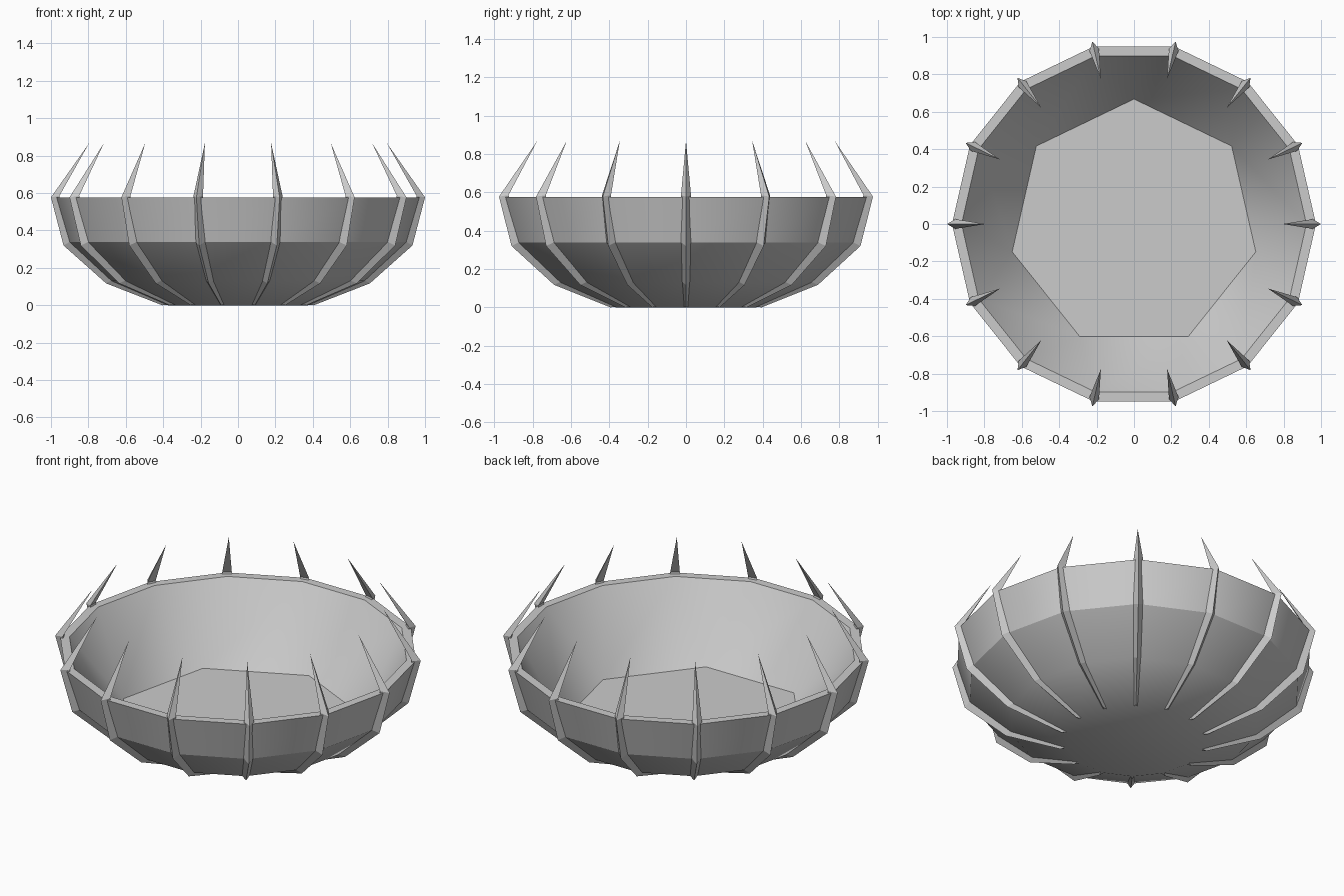
import bpy, bmesh
from math import cos, sin, radians, pi

if "Cube" in bpy.data.objects:
    bpy.data.objects.remove(bpy.data.objects["Cube"])

N = 14
STEP = 2 * pi / N


def polar(r, a, z):
    return (r * cos(a), r * sin(a), z)


def finish(bm, name):
    bmesh.ops.recalc_face_normals(bm, faces=bm.faces[:])
    mesh = bpy.data.meshes.new(name)
    bm.to_mesh(mesh)
    bm.free()
    obj = bpy.data.objects.new(name, mesh)
    bpy.context.collection.objects.link(obj)
    return obj


# Bowl: fourteen-sided outside and rim, seven-sided floor inside
bm = bmesh.new()
profile = [(0.375, 0.0), (0.68, 0.13), (0.905, 0.337), (0.973, 0.575), (0.922, 0.575)]
rings = [[bm.verts.new(polar(r, i * STEP, z)) for i in range(N)] for r, z in profile]
for lower, upper in zip(rings, rings[1:]):
    for i in range(N):
        j = (i + 1) % N
        bm.faces.new((lower[i], lower[j], upper[j], upper[i]))
bm.faces.new(rings[0])
floor = [bm.verts.new(polar(0.668, pi / 2 + 2 * j * STEP, 0.158)) for j in range(7)]
bm.faces.new(floor)
inner = rings[-1]
for j in range(7):
    a, b, c = (inner[(k + 2 * j) % N] for k in (3, 4, 5))
    bm.faces.new((a, b, floor[j]))
    bm.faces.new((b, c, floor[(j + 1) % 7], floor[j]))
bowl = finish(bm, "bowl")
bpy.context.view_layer.objects.active = bowl
bowl.select_set(True)
bpy.ops.object.shade_smooth_by_angle(angle=radians(30))

# Ribs: ridged triangular section following the bowl, ending in an inward spike
# ridge radius, ridge height, wing radius, wing height, half width
sections = [(0.405, 0.0, 0.36, 0.004, 0.016),
            (0.705, 0.117, 0.67, 0.137, 0.026),
            (0.933, 0.32, 0.893, 0.343, 0.031),
            (1.0, 0.577, 0.955, 0.585, 0.026)]
bm = bmesh.new()
for i in range(N):
    a = i * STEP

    def place(r, side, z):
        return bm.verts.new((r * cos(a) - side * sin(a), r * sin(a) + side * cos(a), z))

    loops = [[place(rr, 0, rz), place(wr, w, wz), place(wr, -w, wz)]
             for rr, rz, wr, wz, w in sections]
    bm.faces.new(loops[0])
    for lo, hi in zip(loops, loops[1:]):
        for k in range(3):
            m = (k + 1) % 3
            bm.faces.new((lo[k], lo[m], hi[m], hi[k]))
    tip = place(0.795, 0, 0.868)
    for k in range(3):
        bm.faces.new((loops[-1][k], loops[-1][(k + 1) % 3], tip))
finish(bm, "spiked_ribs")
